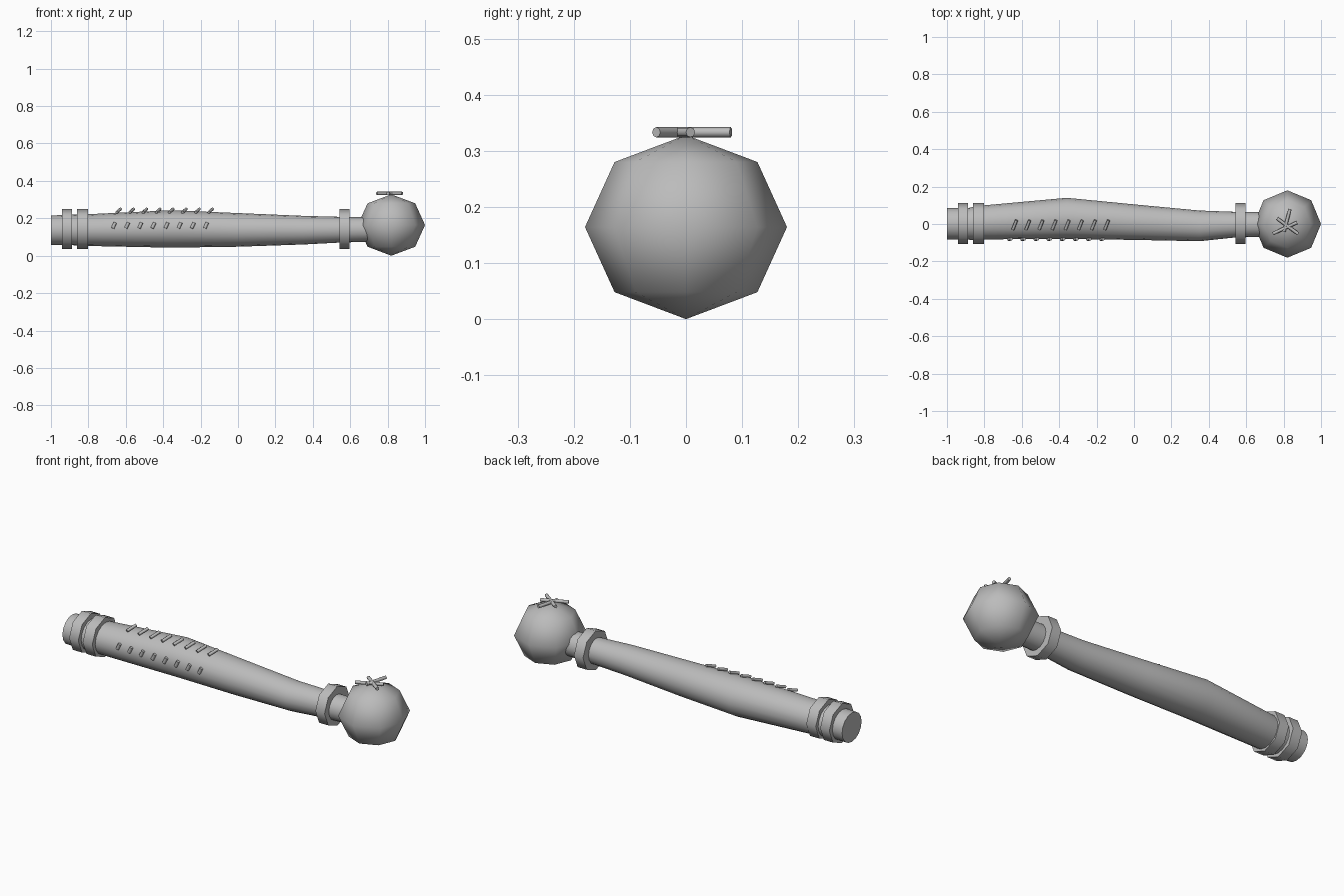
import bpy, bmesh, math
from mathutils import Vector

cube = bpy.data.objects.get("Cube")
if cube:
    bpy.data.objects.remove(cube, do_unlink=True)

grey = bpy.data.materials.new("plain_grey")
grey.use_nodes = True
grey.diffuse_color = (0.5, 0.5, 0.5, 1)
grey.node_tree.nodes["Principled BSDF"].inputs["Base Color"].default_value = (0.5, 0.5, 0.5, 1)

SIDES = 8
AXIS_Z = 0.143


def finish(name, bm, angle=None):
    bmesh.ops.recalc_face_normals(bm, faces=bm.faces)
    mesh = bpy.data.meshes.new(name)
    bm.to_mesh(mesh)
    bm.free()
    mesh.materials.append(grey)
    obj = bpy.data.objects.new(name, mesh)
    bpy.context.collection.objects.link(obj)
    bpy.ops.object.select_all(action='DESELECT')
    obj.select_set(True)
    bpy.context.view_layer.objects.active = obj
    if angle is None:
        bpy.ops.object.shade_smooth()
    else:
        bpy.ops.object.shade_smooth_by_angle(angle=math.radians(angle))
    return obj


def loft(name, stations, sides=16, angle=50):
    """Skin elliptical sections along x: (x, y low, y high, z low, z high)."""
    bm = bmesh.new()
    rings = []
    for x, y0, y1, z0, z1 in stations:
        ring = []
        for i in range(sides):
            a = math.tau * i / sides
            ring.append(bm.verts.new((x, (y0 + y1) / 2 + (y1 - y0) / 2 * math.cos(a),
                                      (z0 + z1) / 2 + (z1 - z0) / 2 * math.sin(a))))
        rings.append(ring)
    for a, b in zip(rings, rings[1:]):
        for i in range(sides):
            j = (i + 1) % sides
            bm.faces.new((a[i], a[j], b[j], b[i]))
    bm.faces.new(rings[0])
    bm.faces.new(rings[-1])
    return finish(name, bm, angle)


def stick(name, start, end, radius):
    start, end = Vector(start), Vector(end)
    bm = bmesh.new()
    bmesh.ops.create_cone(bm, cap_ends=True, segments=SIDES, radius1=radius,
                          radius2=radius, depth=(end - start).length)
    turn = (end - start).to_track_quat('Z', 'Y').to_matrix()
    bmesh.ops.rotate(bm, verts=bm.verts, matrix=turn)
    bmesh.ops.translate(bm, verts=bm.verts, vec=(start + end) / 2)
    return finish(name, bm, 50)


# Handle with an off-centre swell, ending in the neck
loft("handle", [
    (-0.88, -0.085, 0.088, 0.055, 0.22),
    (-0.80, -0.082, 0.10, 0.052, 0.222),
    (-0.36, -0.08, 0.14, 0.043, 0.243),
    (0.0, -0.085, 0.105, 0.048, 0.228),
    (0.35, -0.092, 0.072, 0.06, 0.213),
    (0.54, -0.072, 0.065, 0.07, 0.208),
    (0.74, -0.068, 0.062, 0.076, 0.205),
])

# Butt end
loft("end_stub", [(-1.0, -0.083, 0.085, 0.057, 0.215),
                  (-0.87, -0.083, 0.085, 0.057, 0.22)])

# Raised bands
for name, x0, x1 in (("end_band", -0.942, -0.887),
                     ("grip_band", -0.86, -0.803),
                     ("neck_band", 0.542, 0.597)):
    loft(name, [(x0, -0.108, 0.112, AXIS_Z - 0.107, AXIS_Z + 0.107),
                (x1, -0.108, 0.112, AXIS_Z - 0.107, AXIS_Z + 0.107)], SIDES)

# Faceted ball head
bm = bmesh.new()
bmesh.ops.create_uvsphere(bm, u_segments=SIDES, v_segments=4, radius=1)
bmesh.ops.scale(bm, verts=bm.verts, vec=(0.18, 0.18, 0.164))
bmesh.ops.translate(bm, verts=bm.verts, vec=(0.82, 0, 0.164))
finish("ball_head", bm)

# Two rows of slanted studs
for i in range(8):
    x = -0.663 + 0.0703 * i
    stick("front_stud", (x - 0.007, -0.082, 0.147), (x + 0.007, -0.08, 0.177), 0.009)
    x += 0.025
    stick("top_stud", (x - 0.01, -0.03, 0.232), (x + 0.01, 0.02, 0.25), 0.008)

# Crossed sticks on top of the ball
for start, end in (((0.802, -0.04), (0.834, 0.08)),
                   ((0.765, 0.03), (0.878, -0.053)),
                   ((0.742, -0.052), (0.872, 0.008))):
    stick("top_cross", (*start, 0.333), (*end, 0.333), 0.009)
